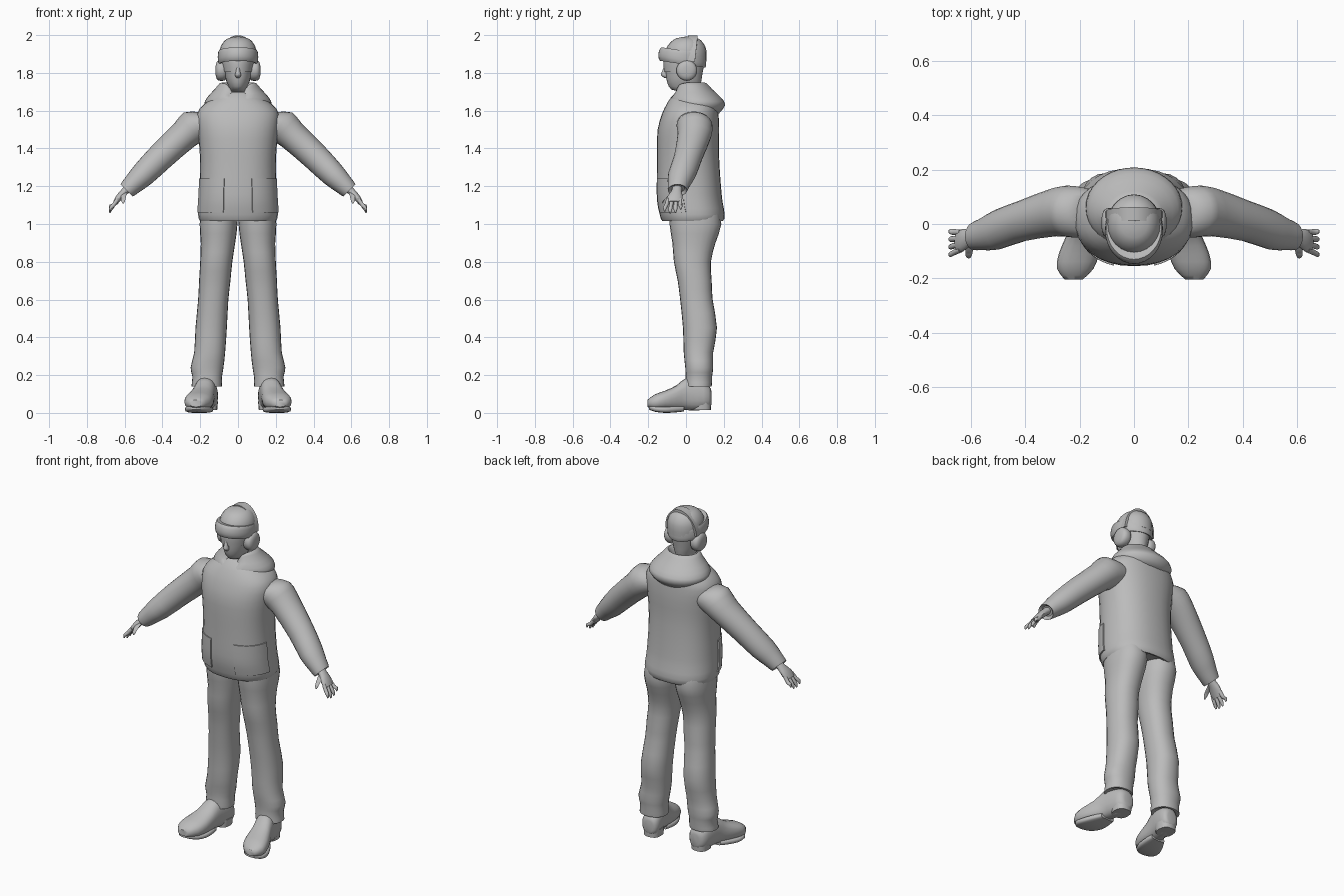
import bpy, bmesh, math
from mathutils import Vector

grey = bpy.data.materials.new("plain_grey")
grey.diffuse_color = (0.5, 0.5, 0.5, 1)
X, Y, Z = Vector((1, 0, 0)), Vector((0, 1, 0)), Vector((0, 0, 1))


def skin(name, rings, mirror=False, angle=50):
    """Join closed rings of points into one capped, smooth part."""
    bm = bmesh.new()
    loops = [[bm.verts.new(p) for p in r] for r in rings]
    n = len(loops[0])
    for a, b in zip(loops, loops[1:]):
        for i in range(n):
            j = (i + 1) % n
            bm.faces.new((a[i], a[j], b[j], b[i]))
    bm.faces.new(loops[0][::-1])
    bm.faces.new(loops[-1])
    bmesh.ops.recalc_face_normals(bm, faces=bm.faces)
    me = bpy.data.meshes.new(name)
    bm.to_mesh(me)
    bm.free()
    me.materials.append(grey)
    ob = bpy.data.objects.new(name, me)
    bpy.context.collection.objects.link(ob)
    if mirror:
        ob.modifiers.new("mirror", 'MIRROR').use_mirror_merge = False
    bpy.ops.object.select_all(action='DESELECT')
    ob.select_set(True)
    bpy.context.view_layer.objects.active = ob
    bpy.ops.object.shade_smooth_by_angle(angle=math.radians(angle))
    return ob


def point(row, t, u, v, e, k=1.0):
    """Point on a rounded section: row is x, y, z, radius along u, radius along v."""
    f = lambda w: math.copysign(abs(w) ** (2 / e), w)
    return Vector(row[:3]) + u * row[3] * k * f(math.cos(t)) + v * row[4] * k * f(math.sin(t))


def smooth_rows(rows, steps):
    """Catmull-Rom interpolation between sections."""
    out = []
    for i in range(len(rows) - 1):
        p = [rows[max(i - 1, 0)], rows[i], rows[i + 1], rows[min(i + 2, len(rows) - 1)]]
        for s in range(steps):
            t = s / steps
            out.append([0.5 * (2 * b + (c - a) * t + (2 * a - 5 * b + 4 * c - d) * t * t
                               + (3 * b - a - 3 * c + d) * t ** 3) for a, b, c, d in zip(*p)])
    return out + [list(rows[-1])]


def loft(name, rows, u=X, v=Y, e=2.0, sides=24, steps=2, mirror=False, angle=50):
    rings = [[point(r, math.tau * i / sides, u, v, e) for i in range(sides)]
             for r in smooth_rows(rows, steps)]
    return skin(name, rings, mirror, angle)


def patch(name, rows, z0, z1, a0, a1, k, e, mirror=False):
    """Thin plate that follows the surface of an upright loft."""
    rings, n = [], 10
    fine = smooth_rows(rows, 6)
    for s in range(6):
        z = z0 + (z1 - z0) * s / 5
        i = next(i for i in range(len(fine) - 1) if fine[i + 1][2] >= z)
        t = (z - fine[i][2]) / (fine[i + 1][2] - fine[i][2])
        row = [a + (b - a) * t for a, b in zip(fine[i], fine[i + 1])]
        ts = [math.radians(a0 + (a1 - a0) * j / n) for j in range(n + 1)]
        rings.append([point(row, t, X, Y, e, k) for t in ts]
                     + [point(row, t, X, Y, e, 0.97) for t in reversed(ts)])
    skin(name, rings, mirror, 35)


# Jacket body with hem
jacket = [(0, .035, 1.03, .17, .13), (0, .035, 1.015, .2, .16), (0, .033, 1.05, .211, .172),
          (0, .02, 1.12, .207, .173), (0, .015, 1.2, .203, .17), (0, .012, 1.3, .2, .166),
          (0, .01, 1.4, .204, .164), (0, .013, 1.5, .215, .163), (0, .022, 1.58, .218, .15),
          (0, .03, 1.63, .185, .135), (0, .03, 1.67, .13, .11), (0, .03, 1.7, .09, .08)]
loft("jacket_body", jacket, e=2.3, sides=32)
patch("jacket_pocket", jacket, 1.06, 1.24, -72, -8, 1.03, 2.3, mirror=True)

# Sleeves, cuffs run across the arm direction
across = Vector((.7, 0, .72))
loft("sleeve", [(.15, .04, 1.535, .085, .08), (.22, .045, 1.522, .095, .095),
                (.285, .045, 1.47, .09, .08), (.41, .012, 1.355, .076, .073),
                (.5, -.02, 1.265, .074, .066), (.56, -.038, 1.207, .058, .053),
                (.59, -.045, 1.178, .05, .045), (.58, -.043, 1.188, .035, .03)],
     u=Y, v=across, mirror=True)

# Hand, fingers and thumb
loft("palm", [(.57, -.045, 1.2, .026, .022), (.6, -.05, 1.172, .028, .02),
              (.63, -.06, 1.14, .042, .018), (.65, -.065, 1.112, .038, .014)],
     u=Y, v=across, sides=14, mirror=True)
for i in range(4):
    y0, y1 = -.095 + .021 * i, -.112 + .028 * i
    drop = (.01, 0, .003, .02)[i]
    loft(f"finger_{i + 1}", [(.638, y0, 1.13, .011, .011), (.659, (y0 + y1) / 2, 1.1, .011, .011),
                             (.675, y1, 1.075 + drop, .01, .009), (.68, y1, 1.058 + drop, .004, .004)],
         u=Y, v=across, sides=10, mirror=True)
loft("thumb", [(.6, -.06, 1.175, .016, .016), (.605, -.09, 1.153, .014, .014),
               (.608, -.115, 1.13, .012, .012), (.608, -.123, 1.112, .005, .005)],
     u=X, v=Vector((0, .7, .7)), sides=10, mirror=True)

# Trouser legs
loft("trouser_leg", [(.1, .04, 1.1, .09, .125), (.103, .05, 1.0, .1, .137),
                     (.106, .042, .9, .091, .114), (.115, .034, .8, .085, .098),
                     (.123, .046, .7, .083, .09), (.131, .055, .6, .08, .086),
                     (.142, .074, .45, .083, .09), (.15, .066, .32, .082, .078),
                     (.164, .07, .24, .087, .074), (.163, .068, .19, .078, .07),
                     (.166, .066, .14, .08, .07), (.166, .066, .145, .06, .05)],
     e=2.2, mirror=True)

# Boots with sole and heel
loft("boot", [(.153, .135, .08, .025, .035), (.157, .12, .085, .05, .06),
              (.165, .06, .095, .057, .083), (.175, 0, .1, .057, .085),
              (.188, -.05, .08, .064, .066), (.203, -.11, .067, .074, .051),
              (.216, -.165, .057, .067, .041), (.222, -.205, .05, .032, .018)],
     u=X, v=Z, e=2.4, sides=20, mirror=True)
loft("boot_sole", [(.18, -.01, .022, .045, .014), (.19, -.05, .02, .06, .017),
                   (.205, -.11, .017, .072, .017), (.217, -.165, .022, .062, .016),
                   (.222, -.195, .03, .03, .012)], u=X, v=Z, e=3.5, sides=16, mirror=True)
loft("boot_heel", [(.158, .08, .015, .048, .052), (.158, .08, .06, .052, .054)],
     e=2.6, sides=16, mirror=True)

# Hood folded around the neck, with a notch at the front collar
hood = loft("hood", [(0, .06, 1.585, .14, .115), (0, .06, 1.63, .178, .148),
                     (0, .05, 1.67, .163, .135), (0, .037, 1.715, .122, .1),
                     (0, .027, 1.745, .097, .082), (0, .027, 1.74, .078, .066),
                     (0, .027, 1.68, .06, .055)], sides=36)
for vert in hood.data.vertices:
    if vert.co.y < 0 and vert.co.z > 1.66:
        vert.co.z -= .09 * math.exp(-(vert.co.x / .04) ** 2) * min(1, (vert.co.z - 1.66) / .06)

# Head, nose and goggles
head = [(0, .03, 1.62, .055, .055), (0, .025, 1.695, .053, .056), (0, -.003, 1.712, .043, .075),
        (0, -.01, 1.75, .06, .09), (0, -.01, 1.8, .072, .098), (0, -.006, 1.86, .08, .105),
        (0, 0, 1.9, .08, .1)]
loft("head", head)
loft("nose", [(0, -.102, 1.845, .008, .01), (0, -.113, 1.805, .012, .015),
              (0, -.114, 1.788, .017, .018), (0, -.105, 1.774, .009, .01)], sides=12)
patch("goggles", head, 1.805, 1.87, -165, -15, 1.07, 2.0)

# Cap with a folded brim that rises to the front
loft("cap", [(0, 0, 1.86, .096, .108), (0, 0, 1.92, .097, .108), (0, .003, 1.96, .08, .087),
             (0, .006, 1.983, .052, .057), (0, .008, 1.992, .01, .01)])
loft("cap_brim", [(0, -.018, 1.855, .08, .1), (0, -.018, 1.846, .1, .12), (0, -.02, 1.87, .107, .127),
                  (0, -.018, 1.9, .106, .124), (0, -.014, 1.918, .101, .116), (0, -.012, 1.915, .085, .1)],
     v=Vector((0, 1, -.15)), sides=32)

# Ear cups and headband
loft("ear_cup", [(.06, .004, 1.813, .04, .04), (.07, .004, 1.813, .053, .053), (.095, .004, 1.813, .055, .055),
                 (.112, .004, 1.813, .045, .046), (.119, .004, 1.813, .02, .02)], u=Y, v=Z, sides=20, mirror=True)
band = []
for i in range(25):
    t = math.pi * i / 24
    c, s = math.cos(t), math.sin(t)
    band.append([(c * r, y - .015 * (1 - s), 1.86 + s * (r + .035)) for r, y in
                 ((.088, .012), (.104, .012), (.104, .062), (.088, .062))])
skin("headband", band, angle=40)
